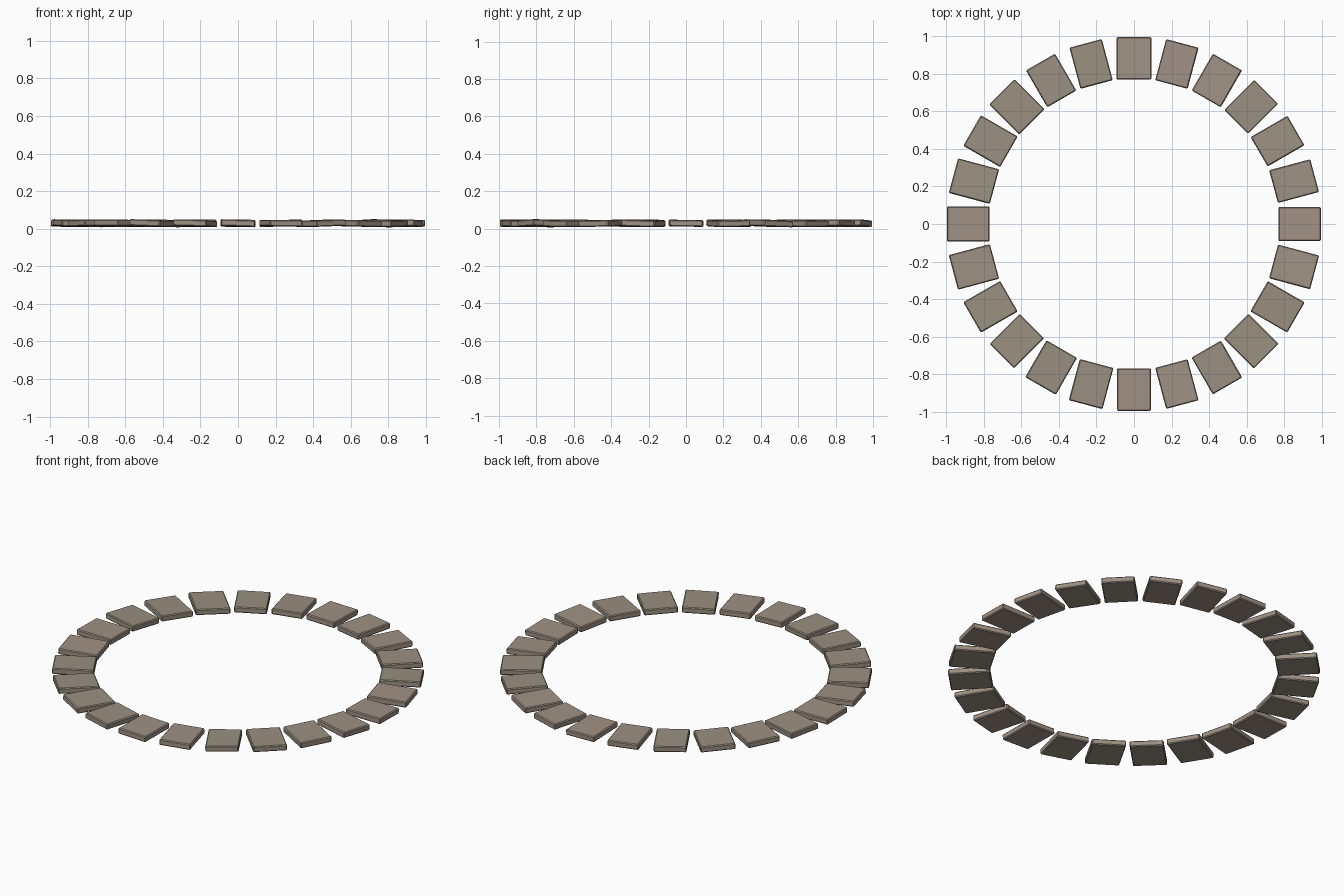
import bpy, math
from mathutils import Matrix, Vector

if "Cube" in bpy.data.objects:
    bpy.data.objects.remove(bpy.data.objects["Cube"])

def material(name, col):
    m = bpy.data.materials.new(name)
    m.diffuse_color = (*col, 1)
    m.use_nodes = True
    m.node_tree.nodes["Principled BSDF"].inputs["Base Color"].default_value = m.diffuse_color
    return m

warm = material("warm stone", (0.352, 0.287, 0.235))
cool = material("cool stone", (0.323, 0.279, 0.218))
WARM = {0, 1, 4, 5, 6, 12, 13, 18, 19, 23}

# Slight settling of each paving slab, in degrees: (raised ccw side, raised outer edge)
TILT = [(-1, 0), (1, -1), (-2, -1), (0.5, -1), (-2, 0.5), (-2, 0.5),
        (1, -1.5), (0.5, -1.5), (1.5, -1), (2, 0.5), (2, 0), (2, 0),
        (1, 0.5), (-1, 1.5), (1, 0.5), (0.5, 1.5), (-2, 1), (-1.5, 1),
        (-2, 0.5), (-1, 0), (2, 0.5), (-1, -1), (1, -1), (-2, -0.5)]
WIDTH = [.18, .18, .18, .18, .178, .178, .185, .178, .178, .19, .187, .19,
         .187, .19, .187, .183, .187, .185, .18, .178, .18, .185, .185, .185]

# Ring of 24 slabs
for i, ((roll, pitch), w) in enumerate(zip(TILT, WIDTH)):
    bpy.ops.mesh.primitive_cube_add(size=1)
    o = bpy.context.object
    o.name = f"paving_slab_{i + 1:02d}"
    o.data.transform(Matrix.Diagonal((0.226, w, 0.034, 1)))
    a = math.radians(15 * i)
    o.matrix_world = (Matrix.Rotation(a, 4, 'Z') @ Matrix.Translation(Vector((0.882, 0, 0.029)))
                      @ Matrix.Rotation(math.radians(roll), 4, 'X')
                      @ Matrix.Rotation(math.radians(-pitch), 4, 'Y'))
    b = o.modifiers.new("worn edge", 'BEVEL')
    b.width = 0.005
    b.segments = 1
    o.data.materials.append(warm if i in WARM else cool)
